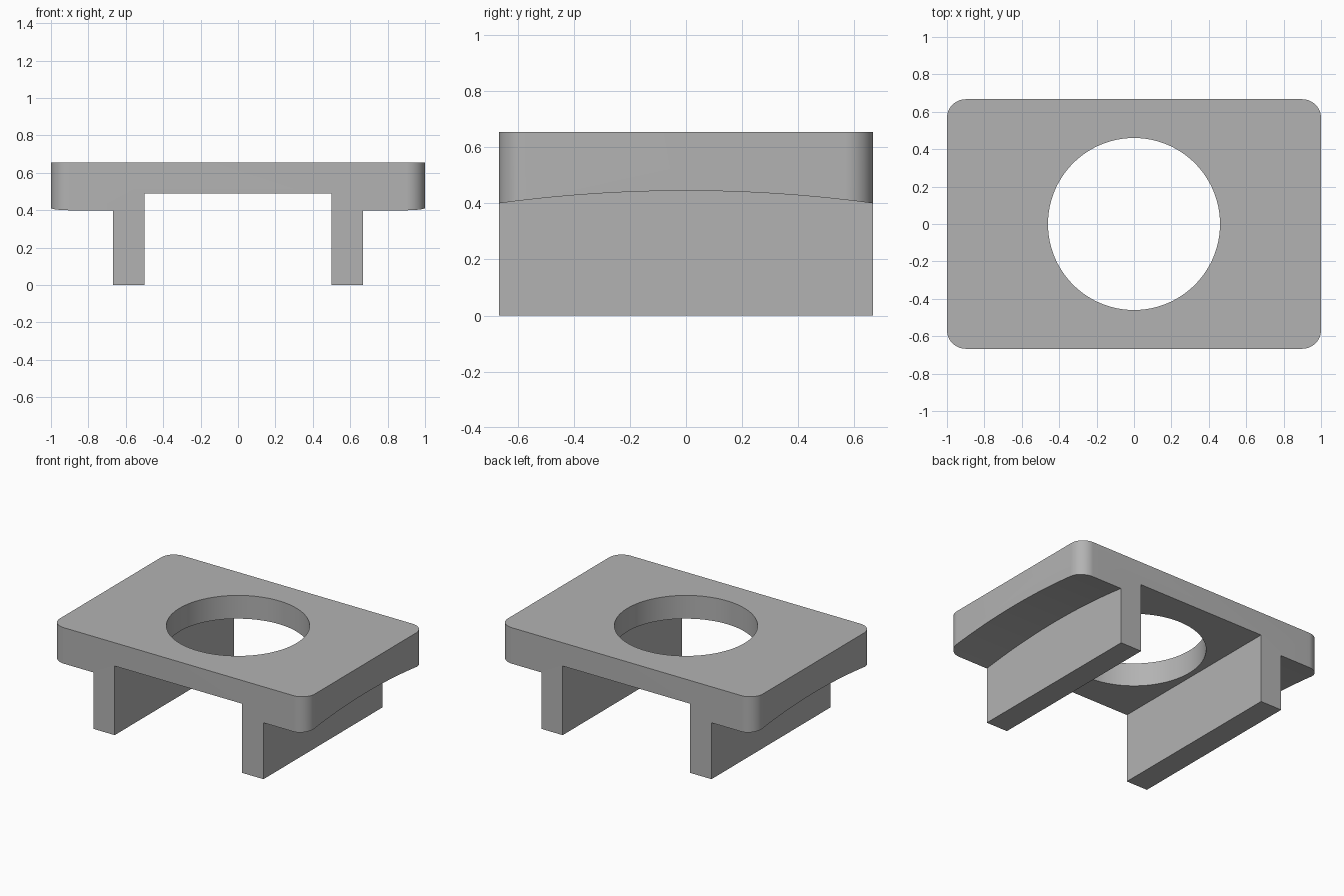
import bpy
import bmesh
from math import cos, sin, pi, sqrt, radians
from mathutils import Vector

cube = bpy.data.objects.get("Cube")
if cube:
    bpy.data.objects.remove(cube, do_unlink=True)

HALF_X, HALF_Y, TOP = 1.0, 0.667, 0.655
CORNER = 0.1
LEG_IN, LEG_OUT = 0.5, 0.667
CEILING = 0.49
HOLE_R = 0.46
ARCH_EDGE, ARCH_MID = 0.40, 0.445

grey = bpy.data.materials.new("plain_grey")
grey.use_nodes = True
grey.diffuse_color = (0.45, 0.45, 0.45, 1)
grey.node_tree.nodes["Principled BSDF"].inputs["Base Color"].default_value = grey.diffuse_color


def prism(name, outline, sweep):
    """Extrude a closed outline of 3D points along the sweep vector."""
    bm = bmesh.new()
    base = bm.faces.new([bm.verts.new(p) for p in outline])
    cap = bmesh.ops.extrude_face_region(bm, geom=[base], use_keep_orig=True)["geom"]
    moved = [v for v in cap if isinstance(v, bmesh.types.BMVert)]
    bmesh.ops.translate(bm, verts=moved, vec=Vector(sweep))
    bmesh.ops.recalc_face_normals(bm, faces=bm.faces)
    mesh = bpy.data.meshes.new(name)
    bm.to_mesh(mesh)
    bm.free()
    mesh.materials.append(grey)
    obj = bpy.data.objects.new(name, mesh)
    bpy.context.collection.objects.link(obj)
    return obj


def arc(cx, cy, r, start, end, steps, z):
    angles = [start + (end - start) * i / steps for i in range(steps + 1)]
    return [(cx + r * cos(a), cy + r * sin(a), z) for a in angles]


# Full-height block with rounded vertical corners
outline = []
for k, (sx, sy) in enumerate([(1, 1), (-1, 1), (-1, -1), (1, -1)]):
    outline += arc(sx * (HALF_X - CORNER), sy * (HALF_Y - CORNER), CORNER,
                   k * pi / 2, (k + 1) * pi / 2, 16, 0)
body = prism("bracket_body", outline, (0, 0, TOP))

# Round hole through the plate
hole = prism("hole_cutter", arc(0, 0, HOLE_R, 0, 2 * pi, 96, -0.2)[:-1], (0, 0, 1.2))

# Straight channel between the legs
channel = prism("channel_cutter",
                [(-LEG_IN, -1, -0.1), (LEG_IN, -1, -0.1),
                 (LEG_IN, -1, CEILING), (-LEG_IN, -1, CEILING)], (0, 2, 0))

# Arched undersides of the two overhanging wings
rise = ARCH_MID - ARCH_EDGE
radius = (HALF_Y ** 2 + rise ** 2) / (2 * rise)
span = 0.75
cutters = [hole, channel]
for side, label in ((1, "left"), (-1, "right")):
    profile = [(side * LEG_OUT, span, -0.1), (side * LEG_OUT, -span, -0.1)]
    for i in range(33):
        y = span * (i / 16 - 1)
        z = ARCH_MID - radius + sqrt(radius ** 2 - y ** 2)
        profile.append((side * LEG_OUT, y, z))
    cutters.append(prism(label + "_arch_cutter", profile, (side * 0.5, 0, 0)))

# Cut the block, then discard the cutters
bpy.ops.object.select_all(action='DESELECT')
bpy.context.view_layer.objects.active = body
body.select_set(True)
for cutter in cutters:
    cutter.hide_render = True
    mod = body.modifiers.new(cutter.name, 'BOOLEAN')
    mod.operation = 'DIFFERENCE'
    mod.solver = 'EXACT'
    mod.object = cutter
    bpy.ops.object.modifier_apply(modifier=mod.name)
    bpy.data.objects.remove(cutter, do_unlink=True)

# Smooth curved walls, crisp edges
bpy.ops.object.shade_smooth_by_angle(angle=radians(30))
